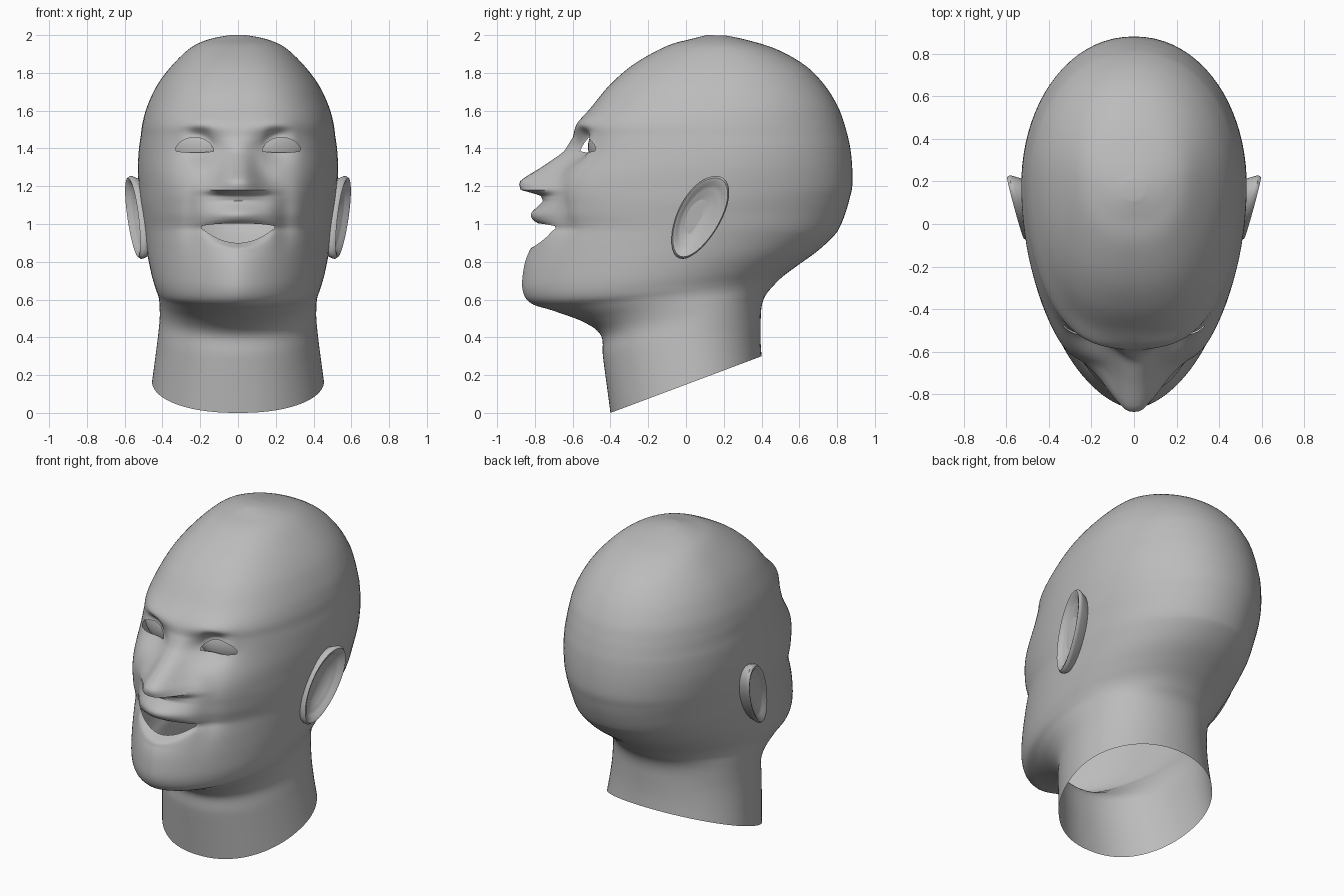
import bpy, bmesh, math
from mathutils import Matrix

if "Cube" in bpy.data.objects:
    bpy.data.objects.remove(bpy.data.objects["Cube"])

skin = bpy.data.materials.new("grey_clay")
skin.use_nodes = True
skin.diffuse_color = (0.5, 0.5, 0.5, 1)
skin.node_tree.nodes["Principled BSDF"].inputs["Base Color"].default_value = (0.5, 0.5, 0.5, 1)

# Cross-sections from neck to crown: front y, front z, back y, back z, half width, roundness
RINGS = [
    (-.40, 0, .40, .30, .455, .9), (-.42, .15, .395, .38, .44, .9),
    (-.44, .30, .395, .47, .425, .9), (-.45, .41, .40, .56, .415, .9),
    (-.54, .48, .42, .62, .415, 1), (-.70, .54, .46, .67, .42, 1.1),
    (-.82, .58, .51, .72, .435, 1.15), (-.865, .65, .59, .78, .455, 1.2),
    (-.86, .76, .70, .86, .475, 1.2), (-.83, .88, .785, .94, .49, 1.16),
    (-.79, .975, .815, .985, .50, 1.1), (-.785, 1.05, .845, 1.06, .51, 1.04),
    (-.755, 1.12, .865, 1.13, .52, .98), (-.72, 1.18, .88, 1.20, .525, .91),
    (-.67, 1.28, .88, 1.30, .53, .83), (-.625, 1.385, .87, 1.40, .525, .79),
    (-.60, 1.46, .855, 1.47, .515, .77), (-.575, 1.53, .835, 1.54, .505, .75),
    (-.50, 1.62, .80, 1.63, .48, .73), (-.40, 1.74, .73, 1.74, .425, .75),
    (-.27, 1.85, .63, 1.84, .345, .78), (-.10, 1.943, .48, 1.925, .25, .82),
    (.03, 1.98, .32, 1.975, .155, .9), (.11, 2, .21, 1.998, .05, 1)]
MOUTH_RING, EYE_RING = 10, 15
STEPS, COLS = 6, 112
MOUTH = (0, .19, .975, .015, .075)      # centre x, half width, seam z, rise, drop
EYES = [(s * .23, .1, 1.385, .06, .008) for s in (-1, 1)]
NOSE = [(1.12, 0, .13), (1.15, .03, .14), (1.18, .155, .14), (1.22, .187, .12),
        (1.25, .165, .1), (1.30, .105, .085), (1.38, .025, .07), (1.46, 0, .07)]


def spline(a, b, c, d, t):
    """Catmull-Rom blend of four tuples."""
    return [.5 * (2 * q + (r - p) * t + (2 * p - 5 * q + 4 * r - s) * t * t
                  + (3 * q - p - 3 * r + s) * t ** 3) for p, q, r, s in zip(a, b, c, d)]


def bump(x, z, cx, cz, rx, rz):
    return math.exp(-((abs(x) - cx) / rx) ** 2 - ((z - cz) / rz) ** 2)


def nose(x, z):
    for (z0, p0, w0), (z1, p1, w1) in zip(NOSE, NOSE[1:]):
        if z0 <= z < z1:
            t = (z - z0) / (z1 - z0)
            return (p0 + (p1 - p0) * t) * math.exp(-(abs(x) / (w0 + (w1 - w0) * t)) ** 2.5)
    return 0


def sculpt(x, y, z, above):
    """Push the face features out, then part the lips and eyelids at their seams."""
    if y > -.1:
        return x, y, z
    out = nose(x, z)
    out += .035 * bump(x, z, .33, 1.2, .12, .12)           # cheekbones
    out += .014 * bump(x, z, .2, 1.53, .14, .05)           # brows
    out -= .07 * bump(x, z, .18, 1.40, .1, .075)           # eye sockets
    out -= .03 * bump(x, z, .25, 1.04, .05, .14)           # smile folds
    out += .035 * bump(x, z, 0, 1.04, .14, .05)            # upper lip
    out += .015 * bump(x, z, 0, .935, .14, .04)            # lower lip
    out -= .035 * bump(x, z, 0, .975, .2, .018)            # inner lip edge
    dz = 0
    for cx, hw, z0, rise, drop in [MOUTH] + EYES:
        d = (x - cx) / hw
        if abs(d) < 1:
            fade = math.exp(-((z - z0) / .1) ** 2)
            dz += (rise * (1 - d * d) ** .7 if above(z0) else -drop * (1 - d * d)) * fade
    return x, y - out, z + dz


def finish(name, bm):
    me = bpy.data.meshes.new(name)
    bm.to_mesh(me)
    bm.free()
    me.materials.append(skin)
    ob = bpy.data.objects.new(name, me)
    bpy.context.collection.objects.link(ob)
    bpy.ops.object.select_all(action='DESELECT')
    ob.select_set(True)
    bpy.context.view_layer.objects.active = ob
    bpy.ops.object.shade_smooth_by_angle(angle=math.radians(55))


def bridge(bm, a, b, skip=lambda p, q: False):
    for j in range(len(a)):
        k = (j + 1) % len(a)
        if not skip(a[j], a[k]):
            bm.faces.new((a[j], a[k], b[k], b[j]))


# Head and neck, left open under the neck
bm = bmesh.new()
rows = []
last = len(RINGS) - 1
for i in range(last * STEPS + 1):
    k = min(i // STEPS, last - 1)
    c = [RINGS[max(0, min(last, k + o))] for o in (-1, 0, 1, 2)]
    fy, fz, by, bz, w, power = spline(*c, i / STEPS - k)
    mid = fy + (by - fy) * .55

    def above(z0, row=i):
        return row > STEPS * (MOUTH_RING if z0 < 1.2 else EYE_RING)
    row = []
    for j in range(COLS):
        u = math.tau * j / COLS
        t = u - .5 * math.sin(u)
        front = math.cos(t) > 0
        s = math.sin(t)
        x = w * math.copysign(abs(s) ** (power if front else .95), s)
        y = mid - (mid - fy if front else by - mid) * math.cos(t)
        z = fz + (bz - fz) * (y - fy) / (by - fy)
        row.append(bm.verts.new(sculpt(x, y, z, above)))
    rows.append(row)
for i in range(len(rows) - 1):
    holes = {MOUTH_RING * STEPS: [MOUTH], EYE_RING * STEPS: EYES}.get(i, [])
    bridge(bm, rows[i], rows[i + 1], lambda p, q: p.co.y < -.2 and any(
        abs((p.co.x + q.co.x) / 2 - h[0]) < h[1] for h in holes))
bm.faces.new(rows[-1])
finish("head", bm)

# Eyeballs, flattened and turned to sit just behind the lids
for side, label in ((1, "left"), (-1, "right")):
    bm = bmesh.new()
    bmesh.ops.create_uvsphere(bm, u_segments=24, v_segments=16, radius=1,
                              matrix=Matrix.Translation((side * .225, -.44, 1.41))
                              @ Matrix.Rotation(side * math.radians(22), 4, 'Z')
                              @ Matrix.Diagonal((.15, .06, .1, 1)))
    finish(label + "_eye", bm)

# Ears: rim, fold and bowl as (radius, height) steps from the back edge to the centre
EAR = [(.75, -.09), (.92, -.035), (.99, 0), (1, .012), (.95, .026), (.87, .022), (.78, .004),
       (.68, -.002), (.55, -.01), (.4, -.022), (.05, -.026)]
for side, label in ((1, "left"), (-1, "right")):
    bm = bmesh.new()
    loops = []
    for r, h in EAR:
        loop = []
        for j in range(36):
            a = math.tau * j / 36
            up = .22 * r * math.sin(a)
            y = .07 + r * math.cos(a) * (.125 + .06 * up) + .40 * up
            x = .53 + .25 * (y - .07) + .03 * up + h
            loop.append(bm.verts.new((side * x, y, 1.035 + up)))
        loops.append(loop)
    for a, b in zip(loops, loops[1:]):
        bridge(bm, a, b)
    bm.faces.new(loops[-1])
    bmesh.ops.recalc_face_normals(bm, faces=bm.faces)
    finish(label + "_ear", bm)
